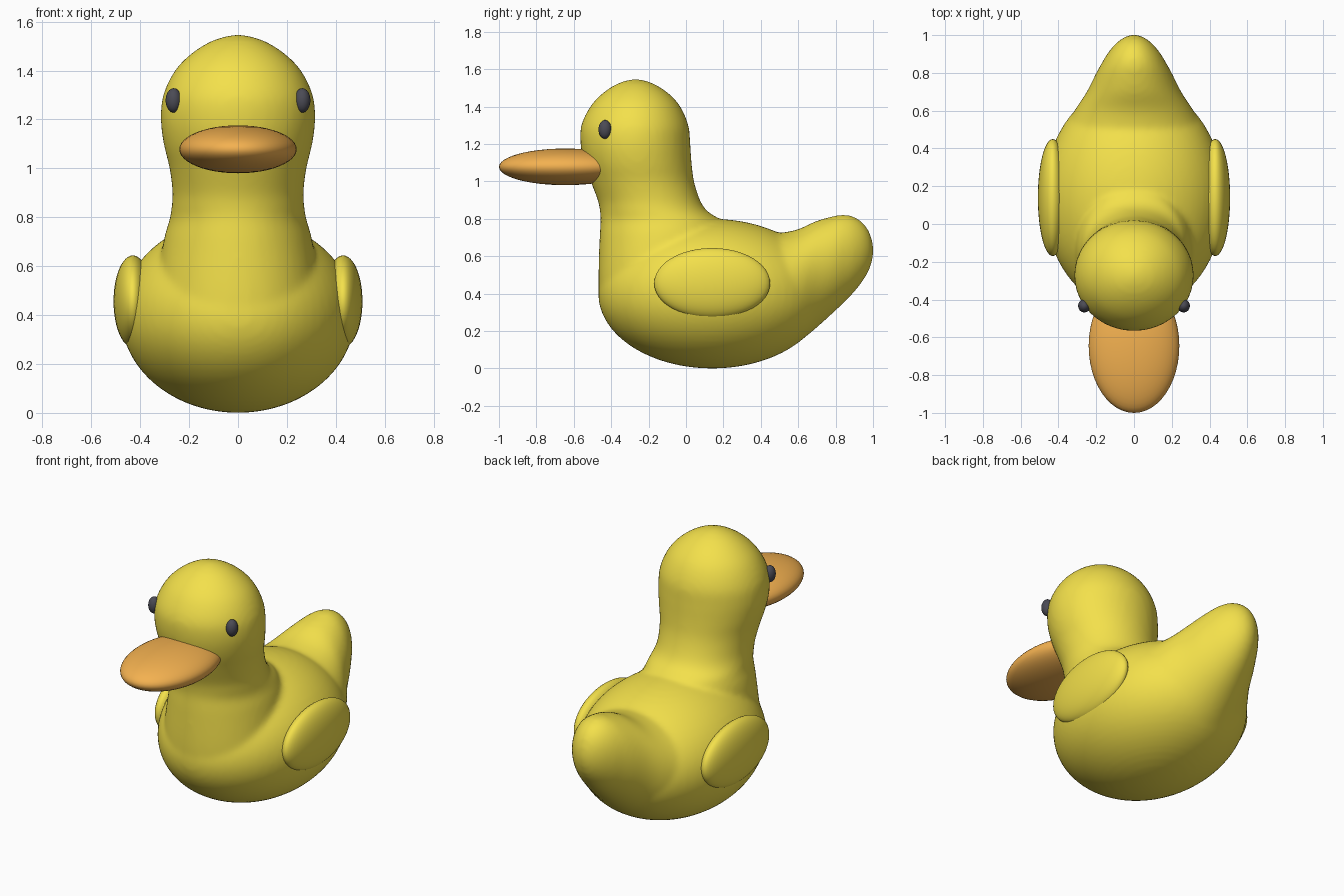
import bpy, bmesh
from math import sin, cos, pi
from mathutils import Matrix, Vector

if "Cube" in bpy.data.objects:
    bpy.data.objects.remove(bpy.data.objects["Cube"])


def material(name, rgb):
    m = bpy.data.materials.new(name)
    m.diffuse_color = (*rgb, 1)
    m.use_nodes = True
    m.node_tree.nodes["Principled BSDF"].inputs["Base Color"].default_value = m.diffuse_color
    return m


YELLOW = material("yellow", (0.90, 0.75, 0.07))
ORANGE = material("orange", (0.90, 0.44, 0.08))
DARK = material("dark", (0.07, 0.07, 0.09))


def make_object(name, bm, mat):
    me = bpy.data.meshes.new(name)
    bmesh.ops.recalc_face_normals(bm, faces=bm.faces)
    for f in bm.faces:
        f.smooth = True
    bm.to_mesh(me)
    bm.free()
    me.materials.append(mat)
    ob = bpy.data.objects.new(name, me)
    bpy.context.collection.objects.link(ob)
    return ob


def add_ellipsoid(bm, center, radii, seg=48):
    mat = Matrix.Translation(center) @ Matrix.Diagonal((*radii, 1))
    bmesh.ops.create_uvsphere(bm, u_segments=seg, v_segments=seg // 2, radius=1, matrix=mat)


def spline(rows, steps=5):
    """Smooth curve through the rows of numbers."""
    pts = [rows[0]] + rows + [rows[-1]]
    out = []
    for a, b, c, d in zip(pts, pts[1:], pts[2:], pts[3:]):
        for i in range(steps):
            t = i / steps
            out.append([0.5 * (2 * q + (r - p) * t + (2 * p - 5 * q + 4 * r - s) * t * t
                               + (3 * q - p - 3 * r + s) * t ** 3)
                        for p, q, r, s in zip(a, b, c, d)])
    return out + [rows[-1]]


def add_loft(bm, rows, place, n=48):
    """Elliptical rings; row = (position, low, high, half width)."""
    rings = []
    for pos, lo, hi, w in spline(rows):
        mid, r = (lo + hi) / 2, (hi - lo) / 2
        rings.append([bm.verts.new(place(w * cos(2 * pi * k / n), mid + r * sin(2 * pi * k / n), pos))
                      for k in range(n)])
    for a, b in zip(rings, rings[1:]):
        for k in range(n):
            j = (k + 1) % n
            bm.faces.new((a[k], a[j], b[j], b[k]))
    bm.faces.new(rings[0])
    bm.faces.new(rings[-1])


# Body, tail, neck and head, fused into one soft skin
bm = bmesh.new()
add_ellipsoid(bm, (0, 0.14, 0.40), (0.48, 0.61, 0.40), 64)
tail = [(0.25, 0.15, 0.70, 0.34), (0.40, 0.10, 0.725, 0.37), (0.50, 0.09, 0.725, 0.365),
        (0.60, 0.14, 0.745, 0.315), (0.70, 0.22, 0.79, 0.25), (0.80, 0.31, 0.817, 0.20),
        (0.85, 0.358, 0.822, 0.172), (0.90, 0.41, 0.81, 0.142), (0.95, 0.475, 0.775, 0.102),
        (0.985, 0.54, 0.72, 0.058), (1.003, 0.61, 0.65, 0.012)]
add_loft(bm, tail, lambda x, v, p: Vector((x, p, v)))
neck_head = [(0.35, -0.465, 0.20, 0.33), (0.50, -0.468, 0.20, 0.33), (0.70, -0.462, 0.22, 0.305),
             (0.79, -0.457, 0.185, 0.28), (0.84, -0.460, 0.115, 0.272), (0.90, -0.472, 0.075, 0.268),
             (1.00, -0.510, 0.043, 0.28), (1.10, -0.545, 0.030, 0.304), (1.20, -0.564, 0.023, 0.316),
             (1.30, -0.560, 0.013, 0.306), (1.40, -0.512, -0.030, 0.258), (1.47, -0.448, -0.092, 0.19),
             (1.52, -0.372, -0.168, 0.11), (1.542, -0.31, -0.23, 0.04), (1.547, -0.28, -0.26, 0.01)]
add_loft(bm, neck_head, lambda x, v, p: Vector((x, v, p)))
body = make_object("body", bm, YELLOW)
rm = body.modifiers.new("fuse", 'REMESH')
rm.mode = 'VOXEL'
rm.voxel_size = 0.016
rm.use_smooth_shade = True
sm = body.modifiers.new("soften", 'SMOOTH')
sm.factor = 0.5
sm.iterations = 8

# Beak
bm = bmesh.new()
add_ellipsoid(bm, (0, -0.645, 1.078), (0.24, 0.355, 0.098))
make_object("beak", bm, ORANGE)

# Wings and eyes, one per side
for side, s in (("left", 1), ("right", -1)):
    bm = bmesh.new()
    add_ellipsoid(bm, (s * 0.43, 0.14, 0.456), (0.079, 0.31, 0.188))
    make_object(side + "_wing", bm, YELLOW)
    bm = bmesh.new()
    add_ellipsoid(bm, (s * 0.263, -0.433, 1.278), (0.033, 0.035, 0.05), 32)
    make_object(side + "_eye", bm, DARK)
